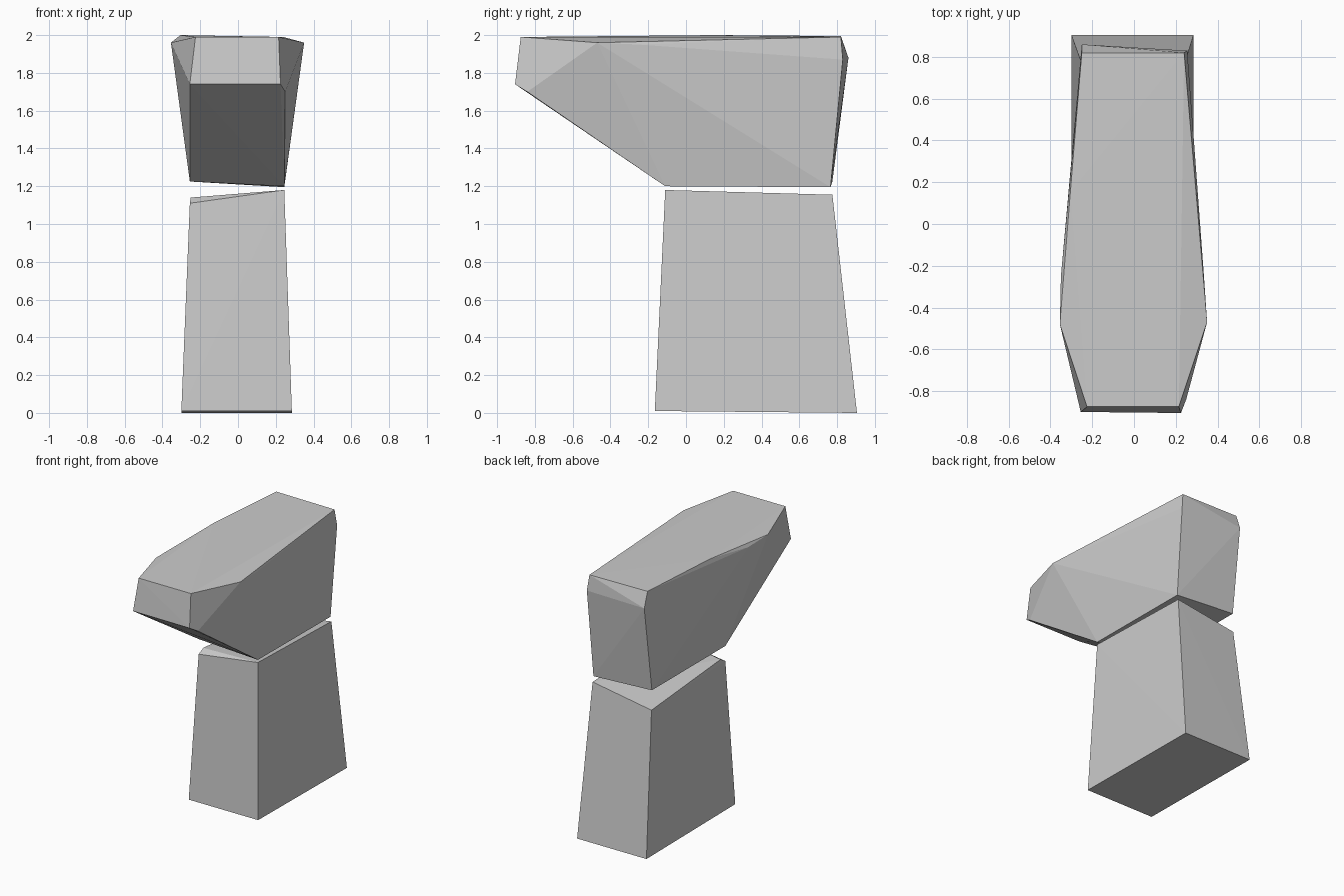
import bpy, bmesh


def hull_part(name, points):
    """Chunky faceted block: convex hull of a few corner points."""
    bm = bmesh.new()
    for p in points:
        bm.verts.new(p)
    res = bmesh.ops.convex_hull(bm, input=bm.verts)
    junk = {g for g in res["geom_interior"] + res["geom_unused"]
            if isinstance(g, bmesh.types.BMVert) and g.is_valid}
    loose = [v for v in bm.verts if v in junk or not v.link_faces]
    bmesh.ops.delete(bm, geom=loose, context='VERTS')
    bmesh.ops.recalc_face_normals(bm, faces=bm.faces)
    me = bpy.data.meshes.new(name)
    bm.to_mesh(me)
    bm.free()
    ob = bpy.data.objects.new(name, me)
    bpy.context.collection.objects.link(ob)
    return ob


# Tapered pedestal with a slightly slanted top
hull_part("pedestal", [
    (-0.30, -0.165, 0.01), (0.285, -0.165, 0.01),
    (0.285, 0.905, 0), (-0.30, 0.905, 0),
    (0.245, -0.11, 1.18), (0.245, 0.775, 1.155),
    (-0.255, -0.11, 1.11), (-0.25, -0.06, 1.14),
    (-0.255, 0.78, 1.075),
])

# Overhanging head with a blunt nose
hull_part("head", [
    # underside
    (-0.255, -0.11, 1.225), (0.245, -0.11, 1.20),
    (0.245, 0.765, 1.195), (-0.255, 0.775, 1.225),
    # nose
    (-0.255, -0.90, 1.74), (0.225, -0.905, 1.74), (0.25, -0.84, 1.70),
    (-0.225, -0.875, 1.99), (0.215, -0.875, 1.99),
    # wide shoulders
    (-0.355, -0.48, 1.96), (0.35, -0.47, 1.96),
    (-0.35, -0.25, 1.95), (0.335, -0.25, 1.95),
    (-0.305, 0.15, 2.0),
    # back
    (-0.25, 0.82, 1.995), (0.24, 0.82, 1.99),
    (-0.25, 0.86, 1.88), (0.255, 0.83, 1.87),
])
